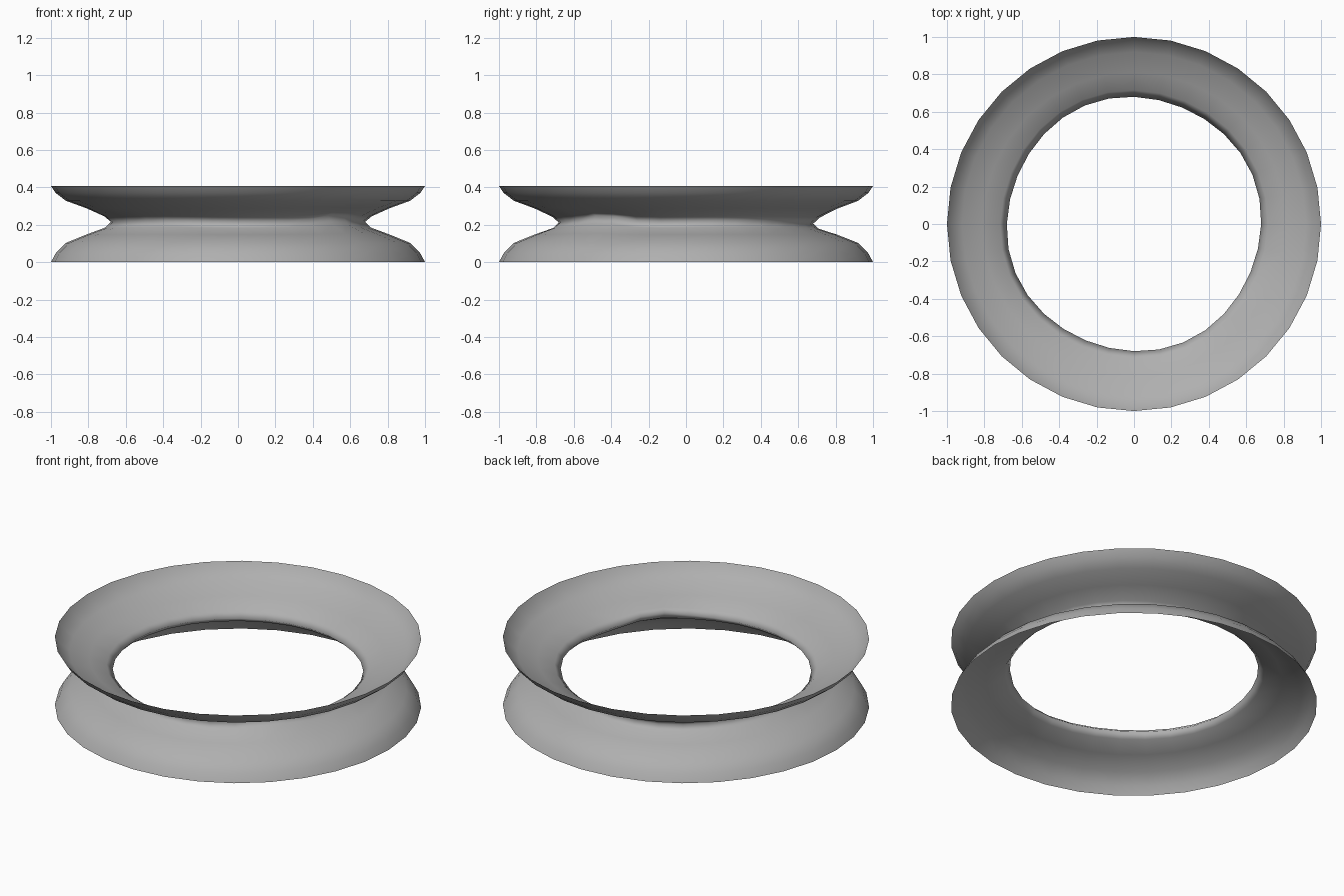
import bpy, bmesh
from math import sin, cos, pi, exp, radians

if "Cube" in bpy.data.objects:
    bpy.data.objects.remove(bpy.data.objects["Cube"])

SIDES = 32
# Open hourglass profile: radius, height, how strongly the waist waviness applies
PROFILE = [(1.0, 0.0, 0), (0.975, 0.047, 0), (0.92, 0.103, 0), (0.81, 0.148, 0.15),
           (0.71, 0.185, 0.6), (0.68, 0.216, 1), (0.715, 0.245, 0.6),
           (0.81, 0.288, 0.15), (0.92, 0.328, 0), (0.975, 0.37, 0), (1.0, 0.408, 0)]


def waist_wave(a):
    """Uneven height of the waist: a hump at front right, a dip at the back."""
    def lobe(centre, width):
        d = (a - radians(centre) + pi) % (2 * pi) - pi
        return exp(-(d / radians(width)) ** 2)
    return 0.035 * lobe(-40, 14) - 0.015 * lobe(95, 30) + 0.004 * sin(5 * a)


# Flared ring: one sheet revolved around z, open at both rims
bm = bmesh.new()
rings = []
for r, z, w in PROFILE:
    ring = []
    for i in range(SIDES):
        a = 2 * pi * i / SIDES
        rr = r + 0.006 * w * sin(4 * a)
        ring.append(bm.verts.new((rr * cos(a), rr * sin(a), z + w * waist_wave(a))))
    rings.append(ring)
for low, high in zip(rings, rings[1:]):
    for i in range(SIDES):
        j = (i + 1) % SIDES
        bm.faces.new((low[i], low[j], high[j], high[i])).smooth = True

mesh = bpy.data.meshes.new("flared_ring")
bm.to_mesh(mesh)
bm.free()

# Mid grey finish
grey = bpy.data.materials.new("mid_grey")
grey.diffuse_color = (0.43, 0.43, 0.43, 1)
grey.use_nodes = True
grey.node_tree.nodes["Principled BSDF"].inputs["Base Color"].default_value = grey.diffuse_color
mesh.materials.append(grey)
bpy.context.collection.objects.link(bpy.data.objects.new("flared_ring", mesh))
